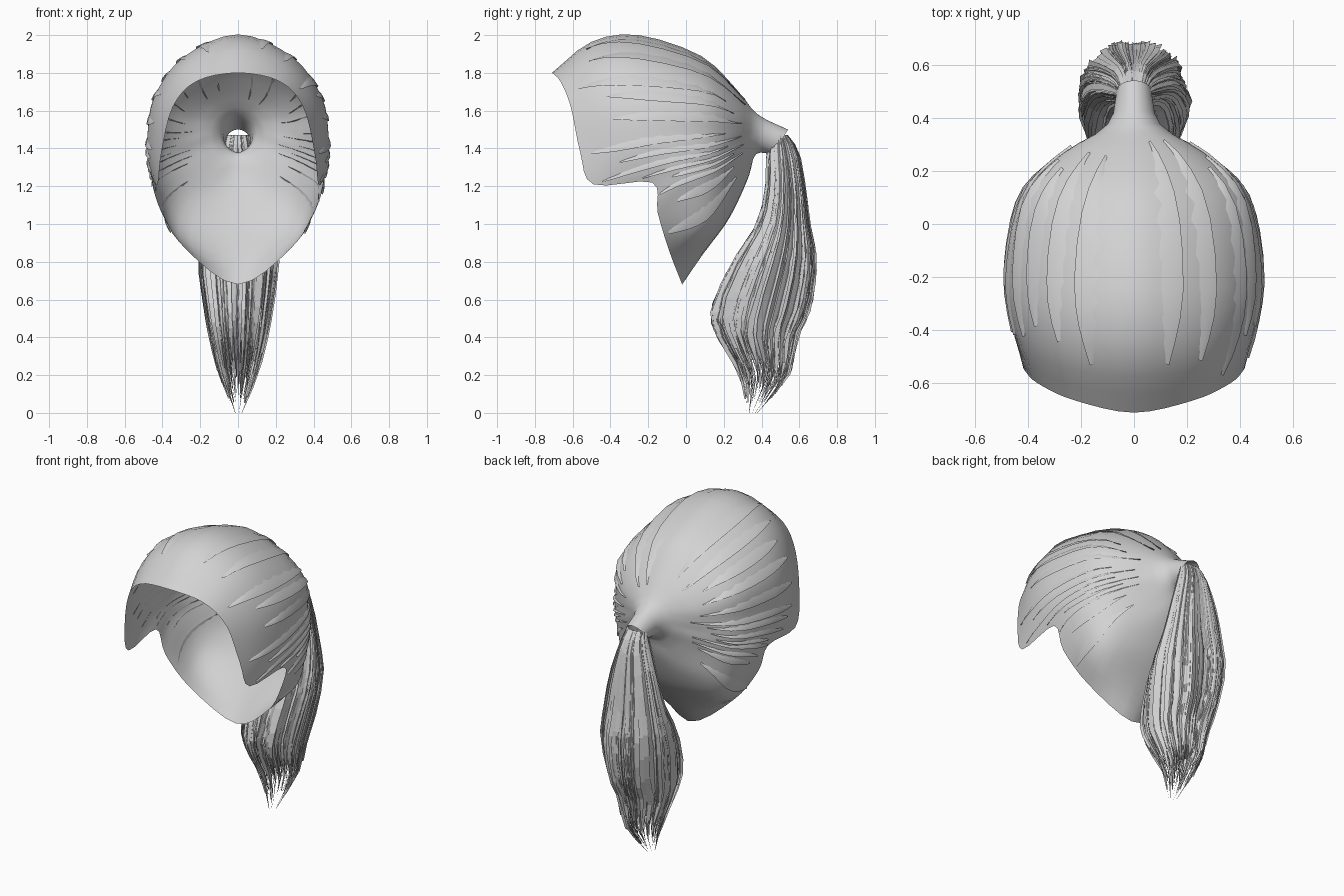
import bpy, math, random
from mathutils import Vector

if "Cube" in bpy.data.objects:
    bpy.data.objects.remove(bpy.data.objects["Cube"])

random.seed(4)

hair = bpy.data.materials.new("hair grey")
hair.diffuse_color = (0.65, 0.65, 0.65, 1)
hair.use_nodes = True
hair.node_tree.nodes["Principled BSDF"].inputs["Base Color"].default_value = hair.diffuse_color


def make(name, verts, faces, smooth=True):
    me = bpy.data.meshes.new(name)
    me.from_pydata([tuple(v) for v in verts], [], faces)
    me.update()
    me.materials.append(hair)
    ob = bpy.data.objects.new(name, me)
    bpy.context.collection.objects.link(ob)
    if smooth:
        bpy.ops.object.select_all(action='DESELECT')
        ob.select_set(True)
        bpy.context.view_layer.objects.active = ob
        bpy.ops.object.shade_smooth_by_angle(angle=math.radians(50))
    return ob


def spline(p, t, closed=False):
    """Catmull-Rom point at index t of list p."""
    n = len(p)
    i = math.floor(t)
    if not closed:
        i = max(0, min(n - 2, i))
    f = t - i

    def at(k):
        if closed:
            return p[k % n]
        if k < 0:
            return p[0] * 2 - p[1]
        if k >= n:
            return p[-1] * 2 - p[-2]
        return p[k]
    a, b, c, d = at(i - 1), at(i), at(i + 1), at(i + 2)
    return (b * 2 + (c - a) * f + (a * 2 - b * 5 + c * 4 - d) * f * f
            + (b * 3 - a - c * 3 + d) * f ** 3) * 0.5


def grid_faces(rows, cols, wrap=False, start=0):
    return [(start + r * cols + c, start + r * cols + (c + 1) % cols,
             start + (r + 1) * cols + (c + 1) % cols, start + (r + 1) * cols + c)
            for r in range(rows - 1) for c in range(cols if wrap else cols - 1)]


# Combed lines on one half of the cap, from knot to hairline, crown to nape
lines = [
    [(0, .27, 1.71), (0, .08, 1.89), (0, -.25, 2.0), (0, -.5, 1.965), (0, -.71, 1.80)],
    [(.16, .27, 1.66), (.25, .08, 1.80), (.29, -.25, 1.88), (.27, -.48, 1.86), (.22, -.665, 1.755)],
    [(.25, .27, 1.57), (.40, .10, 1.64), (.445, -.2, 1.67), (.42, -.42, 1.66), (.345, -.61, 1.62)],
    [(.27, .265, 1.49), (.42, .10, 1.48), (.48, -.18, 1.46), (.46, -.38, 1.42), (.405, -.56, 1.38)],
    [(.27, .26, 1.43), (.42, .12, 1.38), (.475, -.1, 1.34), (.46, -.3, 1.28), (.425, -.49, 1.21)],
    [(.27, .26, 1.38), (.40, .14, 1.32), (.455, .0, 1.28), (.46, -.09, 1.25), (.45, -.18, 1.22)],
    [(.25, .26, 1.32), (.36, .17, 1.25), (.42, .07, 1.20), (.43, -.05, 1.14), (.405, -.15, 1.06)],
    [(.15, .29, 1.24), (.26, .22, 1.12), (.31, .14, 1.0), (.31, .04, .92), (.27, -.09, .86)],
    [(0, .335, 1.26), (0, .28, 1.13), (0, .21, 1.0), (0, .09, .84), (0, -.02, .68)],
]
curves = []
for i, pts in enumerate(lines):
    s, c = math.sin(math.pi * i / 8), math.cos(math.pi * i / 8)
    # The first two points form the neck that gathers the hair
    neck = [(.065 * s, .50 + .04 * c, 1.435 + .065 * c),
            (.10 * s, .375 + .005 * c, 1.475 + .105 * c)]
    curves.append([Vector(p) for p in neck + pts])
mirror = Vector((-1, 1, 1))
curves += [[p * mirror for p in c] for c in curves[7:0:-1]]


def cap_point(u, v):
    return spline([spline(c, v) for c in curves], u, True)


# Cap: open shell from the knot to the hairline
AROUND, ALONG = 64, 19
verts = [cap_point(16 * a / AROUND, 6 * r / (ALONG - 1))
         for r in range(ALONG) for a in range(AROUND)]
make("hair_cap", verts, grid_faces(ALONG, AROUND, True))

# Combed locks: thin tapered strips lying on the cap
centre = Vector((0, -.1, 1.4))
verts, faces = [], []
for side in (1, -1):
    for k in range(13):
        u0 = .5 + k * .5 + random.uniform(-.1, .1)
        v0, v1 = random.uniform(1.6, 2.6), random.uniform(4.6, 5.95)
        start, N = len(verts), 10
        for r in range(N):
            t = r / (N - 1)
            w = .17 * math.sin(math.pi * (.04 + .92 * t))
            v = v0 + (v1 - v0) * t
            for off, lift in ((-w, -.004), (0, .006), (w, .009)):
                p = cap_point(side * (u0 + off), v)
                verts.append(p + (p - centre).normalized() * lift)
        faces += grid_faces(N, 3, False, start)
make("combed_locks", verts, faces)

# Ponytail sections: height, centre y, half depth, half width
sections = [Vector(s) for s in (
    (1.47, .50, .04, .06), (1.38, .515, .085, .085), (1.2, .53, .105, .14),
    (1.0, .52, .14, .18), (.8, .475, .22, .205), (.55, .405, .26, .175),
    (.4, .385, .21, .15), (.2, .42, .13, .10), (0, .35, .03, .02))]


def tail_point(a, t, scale=1):
    z, cy, hy, hx = spline(sections, t)
    return Vector((hx * scale * math.cos(a), cy + hy * scale * math.sin(a), z))


# Ponytail core
R, C = 14, 24
verts = [tail_point(math.tau * c / C, 6.6 * r / (R - 1), .86 - .25 * (r / (R - 1)) ** 4)
         for r in range(R) for c in range(C)]
make("ponytail_core", verts, grid_faces(R, C, True) + [tuple(range((R - 1) * C, R * C))])

# Ponytail strands: narrow tilted ribbons ending in points
verts, faces = [], []
COUNT = 150
for k in range(COUNT):
    a = math.tau * k / COUNT + random.uniform(-.03, .03)
    end = 8 if k % 30 == 0 else random.uniform(6.3, 7.75)
    scale = random.uniform(.88, 1.02)
    tilt = random.uniform(-.06, .06)
    width = random.uniform(.05, .11)
    start, N = len(verts), 13
    for r in range(N):
        t = end * r / (N - 1)
        w = width * min(1, (N - 1 - r) / 3 + .03)
        verts += [tail_point(a - w, t, scale - tilt), tail_point(a + w, t, scale + tilt)]
    faces += grid_faces(N, 2, False, start)
make("ponytail_strands", verts, faces, smooth=False)
